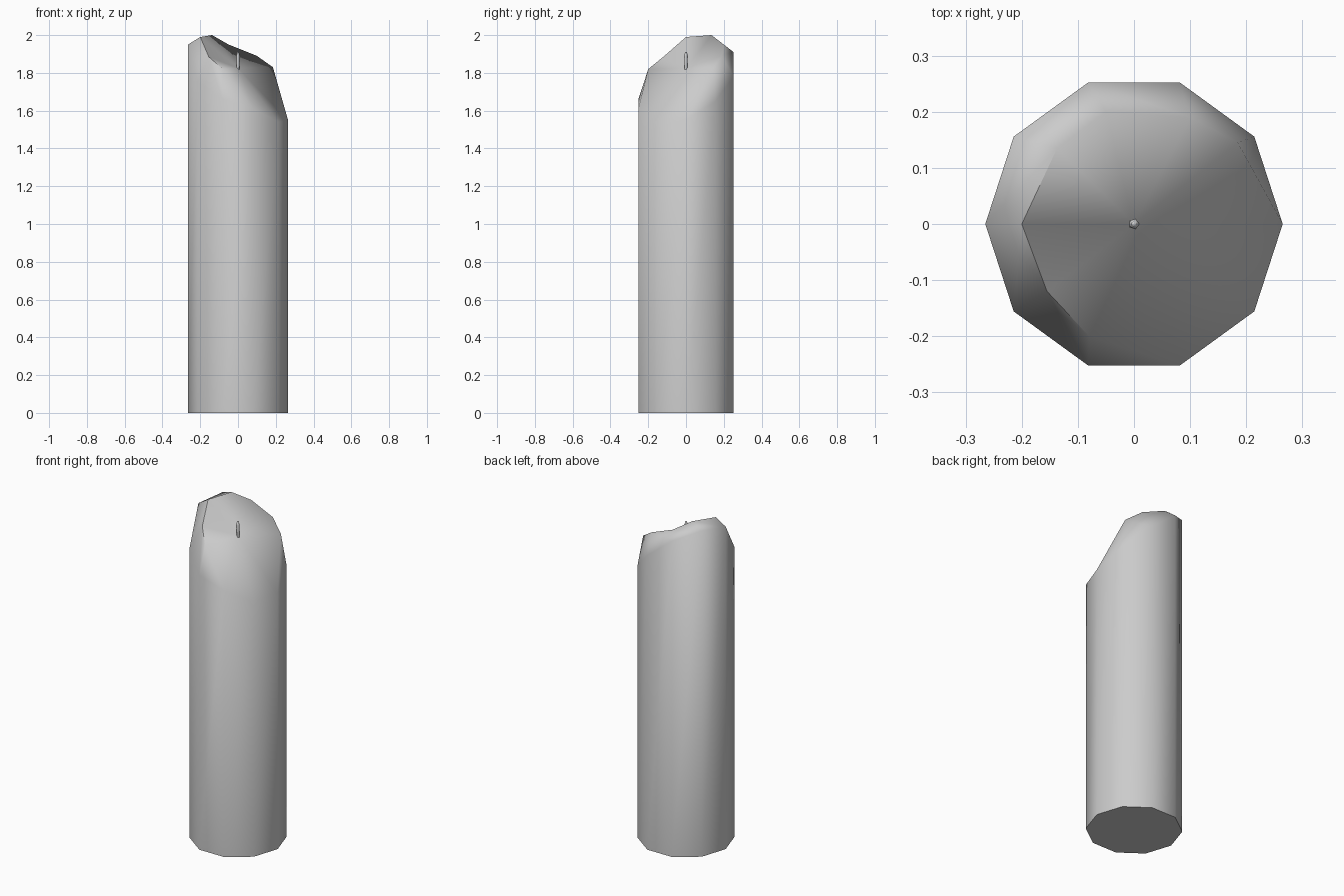
import bpy, bmesh, math

if "Cube" in bpy.data.objects:
    bpy.data.objects.remove(bpy.data.objects["Cube"])

SIDES, R = 10, 0.265
# Rim heights, counter-clockwise from +x in 36 degree steps
RIM = [1.55, 1.65, 1.78, 1.91, 1.97, 1.95, 1.755, 1.66, 1.61, 1.54]
# Raised inner lip, by rim index; it is melted away on the low side
LIP = {1: (0.185, 0.145, 1.83), 2: (0.10, 0.19, 1.89), 3: (-0.05, 0.20, 1.95),
       4: (-0.137, 0.135, 2.0), 5: (-0.20, 0.0, 1.99), 6: (-0.155, -0.12, 1.885),
       7: (-0.08, -0.20, 1.82)}


def finish(bm, name, angle):
    bmesh.ops.recalc_face_normals(bm, faces=bm.faces)
    mesh = bpy.data.meshes.new(name)
    bm.to_mesh(mesh)
    bm.free()
    obj = bpy.data.objects.new(name, mesh)
    bpy.context.collection.objects.link(obj)
    bpy.ops.object.select_all(action='DESELECT')
    obj.select_set(True)
    bpy.context.view_layer.objects.active = obj
    bpy.ops.object.shade_smooth_by_angle(angle=math.radians(angle))
    return obj


def ring(bm, n, r, heights):
    return [bm.verts.new((r * math.cos(math.tau * i / n),
                          r * math.sin(math.tau * i / n), heights[i])) for i in range(n)]


# Candle body: ten-sided column with an uneven melted top
bm = bmesh.new()
base = ring(bm, SIDES, R, [0] * SIDES)
rim = ring(bm, SIDES, R, RIM)
lip = {i: bm.verts.new(p) for i, p in LIP.items()}
centre = bm.verts.new((0, 0, 1.825))
bm.faces.new(base)
for i in range(SIDES):
    j = (i + 1) % SIDES
    bm.faces.new((base[i], base[j], rim[j], rim[i]))
    a, b = lip.get(i), lip.get(j)
    bm.faces.new((a or rim[i], b or rim[j], centre))
    if a:
        bm.faces.new((rim[i], rim[j], a))
    if b:
        bm.faces.new((rim[j], b, a) if a else (rim[i], rim[j], b))
finish(bm, "candle_body", 75)

# Wick: thin five-sided stub with a tapered tip
bm = bmesh.new()
rings = [ring(bm, 5, r, [z] * 5) for r, z in ((0.008, 1.80), (0.010, 1.89), (0.005, 1.91))]
for lo, hi in zip(rings, rings[1:]):
    for i in range(5):
        j = (i + 1) % 5
        bm.faces.new((lo[i], lo[j], hi[j], hi[i]))
bm.faces.new(rings[0])
bm.faces.new(rings[-1])
finish(bm, "wick", 80)
